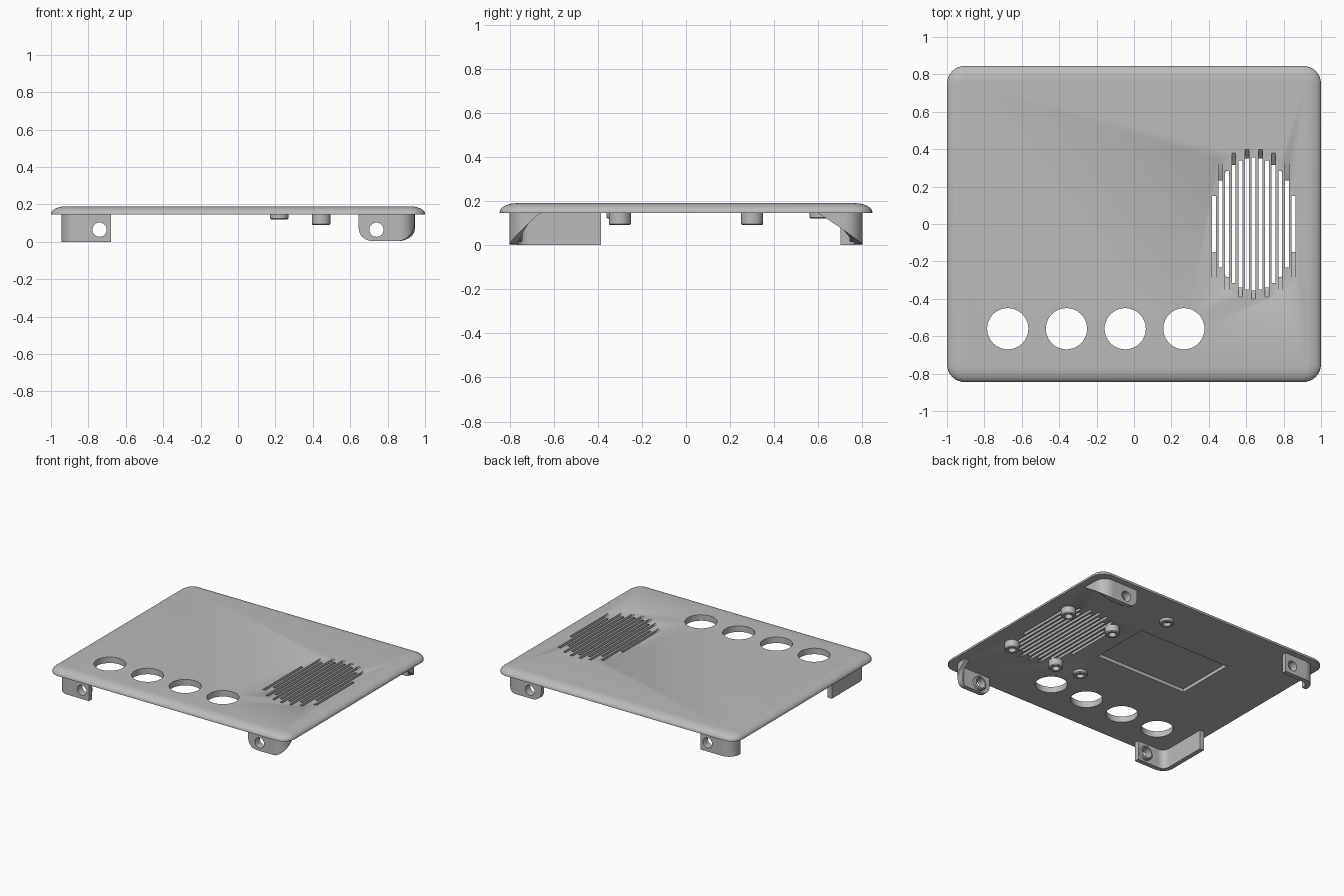
import bpy, bmesh, math
from mathutils import Matrix, Vector

if "Cube" in bpy.data.objects:
    bpy.data.objects.remove(bpy.data.objects["Cube"])

Z0, Z1 = 0.145, 0.19          # underside and top of the panel

grey = bpy.data.materials.new("mid_grey")
grey.diffuse_color = (0.50, 0.50, 0.50, 1)
grey.use_nodes = True
grey.node_tree.nodes["Principled BSDF"].inputs["Base Color"].default_value = grey.diffuse_color


def finish(name, bm):
    bmesh.ops.recalc_face_normals(bm, faces=bm.faces)
    me = bpy.data.meshes.new(name)
    bm.to_mesh(me)
    bm.free()
    ob = bpy.data.objects.new(name, me)
    bpy.context.collection.objects.link(ob)
    me.materials.append(grey)
    return ob


def activate(ob):
    bpy.ops.object.select_all(action='DESELECT')
    ob.select_set(True)
    bpy.context.view_layer.objects.active = ob


def smooth(ob):
    activate(ob)
    bpy.ops.object.shade_smooth_by_angle(angle=math.radians(30))


def cut(ob, bm):
    cutter = finish("cutter", bm)
    cutter.hide_render = True
    mod = ob.modifiers.new("cut", 'BOOLEAN')
    mod.operation, mod.solver, mod.object = 'DIFFERENCE', 'EXACT', cutter
    activate(ob)
    bpy.ops.object.modifier_apply(modifier=mod.name)
    bpy.data.objects.remove(cutter)


def add_loft(bm, loops, close=False):
    """Bridge equal-length point loops; cap the ends or close the ring."""
    rows = [[bm.verts.new(p) for p in lp] for lp in loops]
    n = len(rows[0])
    pairs = list(zip(rows, rows[1:])) + ([(rows[-1], rows[0])] if close else [])
    for a, b in pairs:
        for i in range(n):
            j = (i + 1) % n
            bm.faces.new((a[i], a[j], b[j], b[i]))
    if not close:
        bm.faces.new(rows[0])
        bm.faces.new(rows[-1])


def circle(r, z, n=40):
    return [Vector((r * math.cos(2 * math.pi * i / n), r * math.sin(2 * math.pi * i / n), z))
            for i in range(n)]


def rounded_rect(hx, hy, r, z, n=8):
    pts = []
    for q, (sx, sy) in enumerate([(1, 1), (-1, 1), (-1, -1), (1, -1)]):
        for i in range(n + 1):
            a = math.pi / 2 * (q + i / n)
            pts.append((sx * (hx - r) + r * math.cos(a), sy * (hy - r) + r * math.sin(a), z))
    return pts


def tube(name, matrix, r_out, r_in, z_low, z_high):
    bm = bmesh.new()
    c = 0.006
    prof = [(r_in, z_high), (r_in, z_low), (r_out - c, z_low), (r_out, z_low + c), (r_out, z_high)]
    add_loft(bm, [[matrix @ p for p in circle(r, z, 32)] for r, z in prof], close=True)
    smooth(finish(name, bm))


# Panel with an elliptically rounded upper rim
bm = bmesh.new()
loops = [rounded_rect(1, 0.845, 0.095, Z0)]
for i in range(9):
    a = math.pi / 2 * i / 8
    inset = 0.08 * (1 - math.cos(a))
    loops.append(rounded_rect(1 - inset, 0.845 - inset, 0.095 - inset,
                              Z0 + 0.004 + (Z1 - Z0 - 0.004) * math.sin(a)))
add_loft(bm, loops)
panel = finish("panel", bm)

# Panel openings: knob holes, recess below, slanted grille slots
bm = bmesh.new()
for k in range(4):
    at = Vector((-0.675 + 0.314 * k, -0.56, 0))
    add_loft(bm, [[p + at for p in circle(0.11, z, 64)] for z in (0.1, 0.25)])
add_loft(bm, [[(-0.49, -0.06, z), (0.27, -0.06, z), (0.27, 0.40, z), (-0.49, 0.40, z)]
              for z in (0.1, 0.17)])
for k in range(13):
    dx = (k - 6) * 0.0355
    lean = -1 if k % 2 == 0 else 1
    near = 0.355 * math.sqrt(1 - (dx / 0.235) ** 2)     # clear opening
    far = 0.40 * math.sqrt(1 - (dx / 0.34) ** 2)        # slanted extension
    shift = (far - near) / (Z1 - Z0)
    prof = []
    for z, order in ((0.135, (-1, 1)), (0.20, (1, -1))):
        for end in order:
            base = near if end == 1 else -far
            prof.append((lean * (base + shift * (z - Z0)), z))
    add_loft(bm, [[(0.64 + dx + s * 0.0105, y, z) for y, z in prof] for s in (-1, 1)])
cut(panel, bm)
smooth(panel)

# Screw bosses on the underside
for x in (0.445, 0.835):
    for y in (-0.30, 0.30):
        tube("speaker_boss", Matrix.Translation((x, y, 0)), 0.05, 0.026, 0.09, Z0 + 0.002)
for y in (-0.31, 0.61):
    tube("short_boss", Matrix.Translation((0.22, y, 0)), 0.05, 0.026, 0.12, Z0 + 0.002)


# Corner feet: bent walls with a shaped lower edge and a screw hole
def foot(name, sx, sy, x_start, y_end, bottom):
    X, Y, R, T = 0.945, 0.80, 0.085, 0.035
    path = []                                            # (point, inward normal)
    for i in range(13):
        t = 1 - math.cos(math.pi / 2 * i / 12)
        path.append(((x_start + (X - R - x_start) * t, Y), (0, -1)))
    for i in range(1, 11):
        a = math.pi / 2 * (1 - i / 10)
        path.append(((X - R + R * math.cos(a), Y - R + R * math.sin(a)),
                     (-math.cos(a), -math.sin(a))))
    for i in range(1, 9):
        path.append(((X, Y - R + (y_end - Y + R) * i / 8), (-1, 0)))
    loops = []
    for (x, y), (nx, ny) in path:
        z = min(bottom(x, y), Z0 - 0.003)
        ix, iy = x + nx * T, y + ny * T
        loops.append([(sx * x, sy * y, z), (sx * x, sy * y, Z0 + 0.001),
                      (sx * ix, sy * iy, Z0 + 0.001), (sx * ix, sy * iy, z)])
    bm = bmesh.new()
    add_loft(bm, loops)
    ob = finish(name, bm)
    bm = bmesh.new()
    add_loft(bm, [[(sx * 0.74 + p.x, sy * y, 0.065 + p.y) for p in circle(0.038, 0)]
                  for y in (0.7, 0.9)])
    cut(ob, bm)
    smooth(ob)
    # collar behind the screw hole
    turn = Matrix.Translation((sx * 0.74, 0, 0.065)) @ Matrix.Rotation(-sy * math.pi / 2, 4, 'X')
    tube(name + "_collar", turn, 0.052, 0.038, 0.742, 0.767)


def flat(x, y):
    return 0.0


def scooped(run, power):
    def bottom(x, y):
        d = max(0.0, 0.80 - y)
        z = 0.005 + 0.14 * (d / run) ** power
        if x < 0.715:
            z += 0.07 - math.sqrt(max(0.0, 0.07 ** 2 - (0.715 - x) ** 2))
        return z
    return bottom


foot("front_left_foot", -1, -1, 0.68, 0.385, flat)
foot("back_left_foot", -1, 1, 0.68, 0.70, flat)
foot("front_right_foot", 1, -1, 0.645, 0.66, scooped(0.14, 0.85))
foot("back_right_foot", 1, 1, 0.645, 0.60, scooped(0.20, 0.95))
